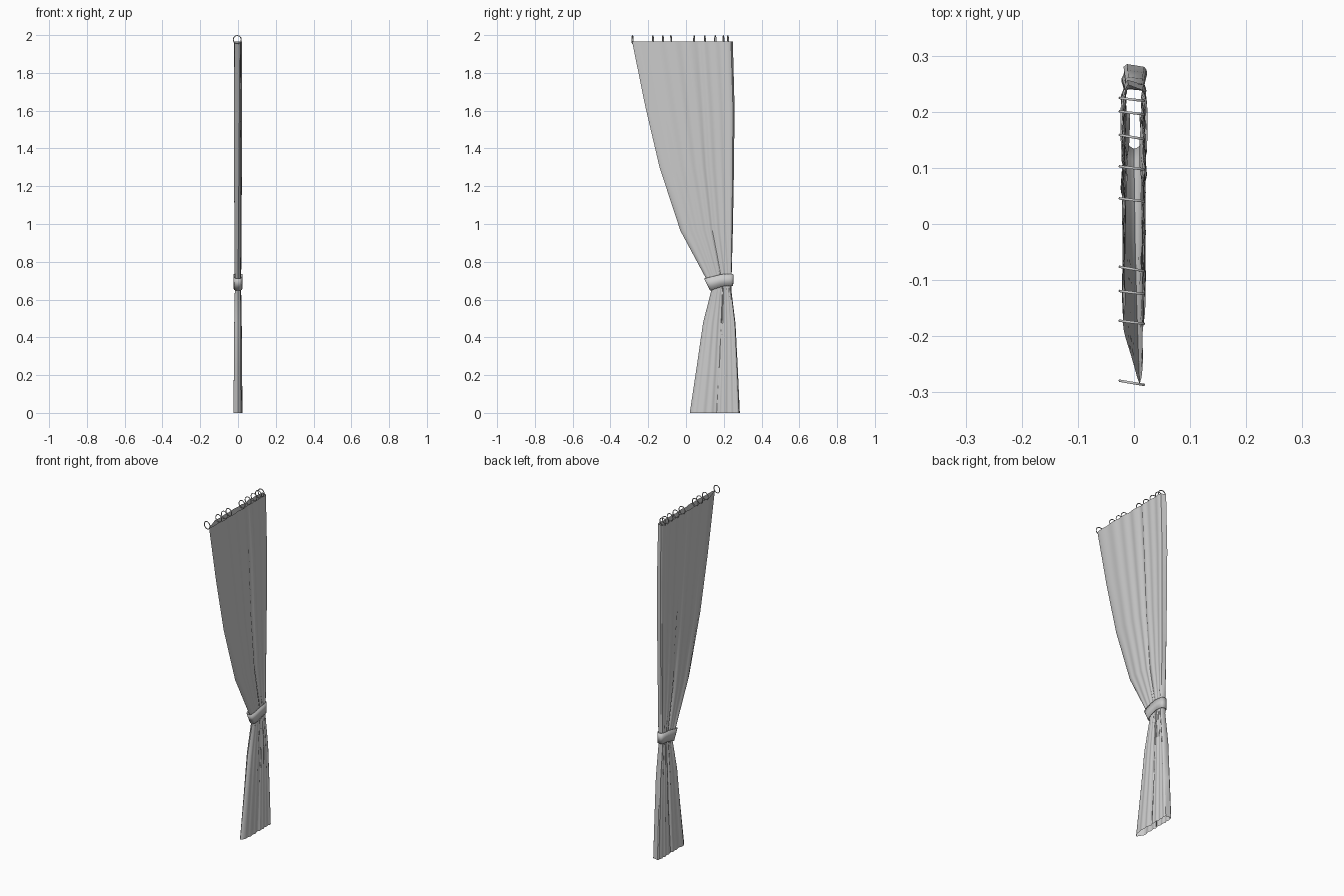
import bpy, bmesh, math

cube = bpy.data.objects.get("Cube")
if cube:
    bpy.data.objects.remove(cube, do_unlink=True)

cloth = bpy.data.materials.new("pale grey cloth")
cloth.use_nodes = True
GREY = (0.6, 0.6, 0.6, 1)
cloth.diffuse_color = GREY
cloth.node_tree.nodes["Principled BSDF"].inputs["Base Color"].default_value = GREY


def loft(name, rows, angle):
    """Join closed loops of points into an open-ended tube."""
    bm = bmesh.new()
    loops = [[bm.verts.new(p) for p in row] for row in rows]
    for low, high in zip(loops, loops[1:]):
        for i in range(len(low)):
            j = (i + 1) % len(low)
            bm.faces.new((low[i], low[j], high[j], high[i]))
    mesh = bpy.data.meshes.new(name)
    bm.to_mesh(mesh)
    bm.free()
    obj = bpy.data.objects.new(name, mesh)
    bpy.context.collection.objects.link(obj)
    finish(obj, angle)
    return obj


def finish(obj, angle):
    obj.data.materials.append(cloth)
    bpy.ops.object.select_all(action="DESELECT")
    obj.select_set(True)
    bpy.context.view_layer.objects.active = obj
    bpy.ops.object.shade_smooth_by_angle(angle=math.radians(angle))


# Curtain outline: height, front edge, back edge, half thickness, front taper
OUTLINE = [
    (0.00, 0.020, 0.285, 0.024, 0.12),
    (0.24, 0.056, 0.274, 0.022, 0.12),
    (0.475, 0.090, 0.262, 0.020, 0.10),
    (0.65, 0.134, 0.240, 0.017, 0.10),
    (0.70, 0.112, 0.241, 0.017, 0.10),
    (0.965, -0.030, 0.248, 0.019, 0.12),
    (1.30, -0.140, 0.254, 0.021, 0.16),
    (1.62, -0.215, 0.257, 0.022, 0.18),
    (1.965, -0.285, 0.248, 0.021, 0.20),
]
STEPS = 54


def pleat(t, side):
    """Depth of the gathers, from 0 in a valley to 1 on a crest."""
    wave = math.sin(math.tau * (6.5 * t ** 1.4 + 0.3 * side))
    ripple = math.sin(math.tau * (3.1 * t + 0.2 * side))
    return 0.5 + 0.36 * wave + 0.14 * ripple


def curtain_loop(z, front, back, half, taper):
    points = []
    tip = 0.010 * max(0, z - 0.7) / 1.26
    centre = 0.68 - 0.14 * (1 - z / 1.965)
    for side in (1, -1):
        ts = [i / STEPS for i in range(STEPS)]
        if side < 0:
            ts = [1 - t for t in ts]
        for t in ts:
            nose = min(1, t / taper)
            heel = min(1, 0.55 + (1 - t) / 0.05)
            crease = 0.35 * math.exp(-((t - centre) / 0.018) ** 2)
            depth = 0.72 + 0.28 * pleat(t, side) - crease
            x = side * half * depth * nose ** 0.7 * heel + tip * (1 - nose)
            points.append((x, front + (back - front) * t, z))
    return points


loft("curtain", [curtain_loop(*row) for row in OUTLINE], 40)


# Tieback: a slanted band around the gathered waist
def band_loop(front, back, z_front, z_back):
    points = []
    mid, reach = (front + back) / 2, (back - front) / 2
    for i in range(32):
        a = math.tau * i / 32
        c, s = math.cos(a), math.sin(a)
        x = 0.021 * math.copysign(abs(s) ** 0.5, s)
        y = math.copysign(abs(c) ** 0.8, c)
        rise = min(1, (y + 1) / 1.2)
        points.append((x, mid + reach * y, z_front + (z_back - z_front) * rise))
    return points


band = loft("tieback", [band_loop(0.130, 0.247, 0.648, 0.672),
                        band_loop(0.098, 0.248, 0.712, 0.734)], 40)
hem = band.modifiers.new("thickness", "SOLIDIFY")
hem.thickness = 0.003

# Hanging rings along the top edge
for n, y in enumerate((-0.283, -0.175, -0.122, -0.080, 0.043,
                       0.100, 0.155, 0.198, 0.222)):
    tilt = 0.12 if n % 3 else 0.17
    bpy.ops.mesh.primitive_torus_add(
        major_radius=0.0215, minor_radius=0.0025, major_segments=20,
        minor_segments=6, location=(-0.004, y, 1.976),
        rotation=(math.pi / 2, 0, -tilt))
    ring = bpy.context.object
    ring.name = f"ring_{n + 1}"
    finish(ring, 60)
